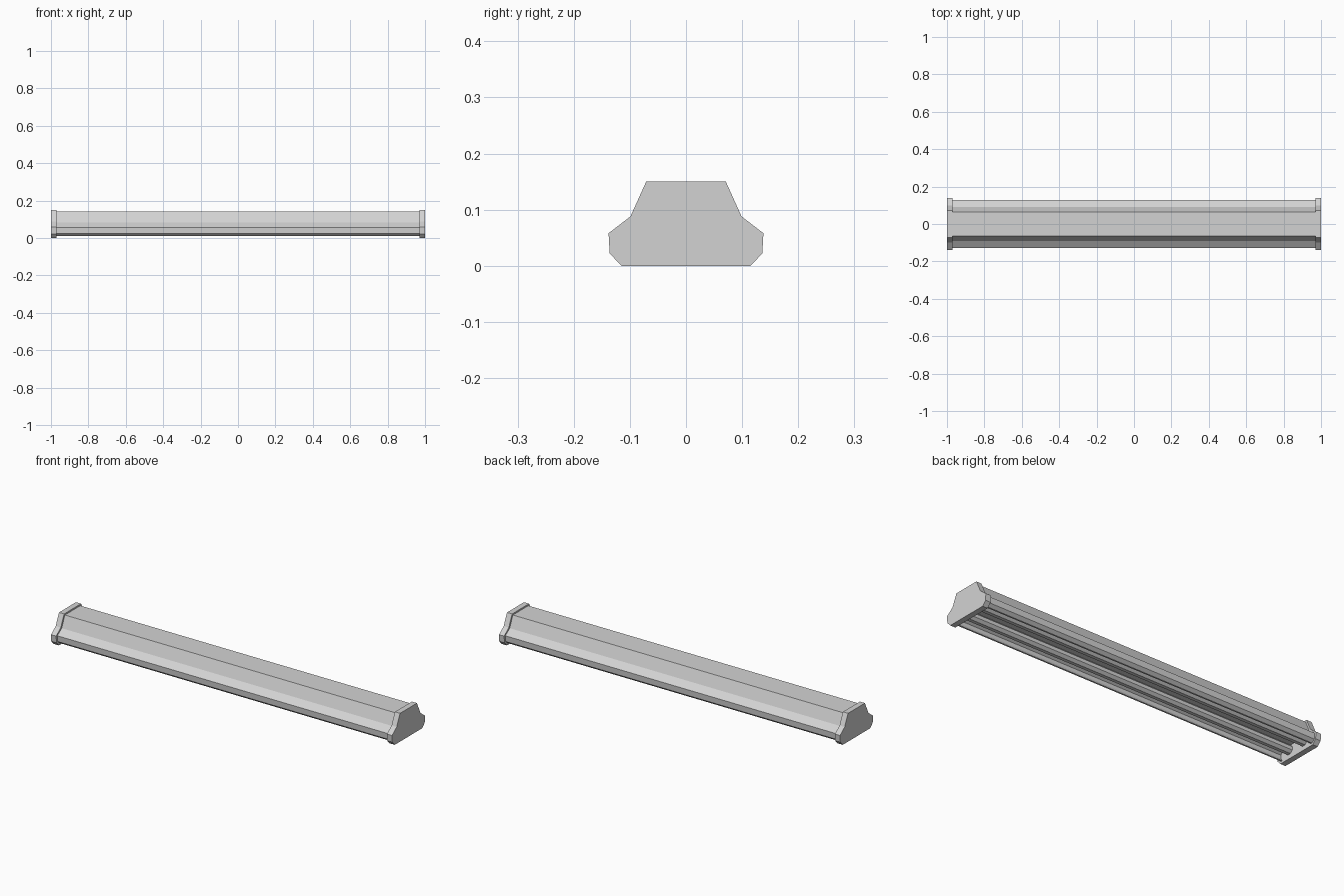
import bpy, bmesh, math
from mathutils import Matrix

cube = bpy.data.objects.get("Cube")
if cube:
    bpy.data.objects.remove(cube)

grey = bpy.data.materials.new("light grey")
grey.use_nodes = True
grey.diffuse_color = (0.65, 0.65, 0.65, 1)
grey.node_tree.nodes["Principled BSDF"].inputs["Base Color"].default_value = (0.65, 0.65, 0.65, 1)


def extrude_x(name, half, x0, x1):
    """Mirror a half profile of (y, z) points and extrude it along x."""
    points = half + [(-y, z) for y, z in reversed(half)]
    bm = bmesh.new()
    face = bm.faces.new([bm.verts.new((x0, y, z)) for y, z in points])
    moved = bmesh.ops.extrude_face_region(bm, geom=[face], use_keep_orig=True)
    verts = [g for g in moved["geom"] if isinstance(g, bmesh.types.BMVert)]
    bmesh.ops.translate(bm, vec=(x1 - x0, 0, 0), verts=verts)
    bmesh.ops.recalc_face_normals(bm, faces=bm.faces)
    return finish(name, bm)


def finish(name, bm):
    mesh = bpy.data.meshes.new(name)
    bm.to_mesh(mesh)
    bm.free()
    mesh.materials.append(grey)
    obj = bpy.data.objects.new(name, mesh)
    bpy.context.collection.objects.link(obj)
    return obj


# End caps
cap = [(0.071, 0.15), (0.099, 0.088), (0.138, 0.058), (0.136, 0.022), (0.115, 0.0)]
extrude_x("left_end_cap", cap, 0.97, 1.0)
extrude_x("right_end_cap", cap, -1.0, -0.97)

# Long housing with an open channel underneath
housing = [(0.065, 0.142), (0.091, 0.082), (0.128, 0.056), (0.126, 0.025), (0.11, 0.011),
           (0.102, 0.011), (0.112, 0.028), (0.112, 0.045), (0.08, 0.068)]
extrude_x("housing", housing, -0.975, 0.975)

# Pair of lamp tubes inside the channel
for side, y in (("back", 0.052), ("front", -0.052)):
    bm = bmesh.new()
    place = Matrix.Translation((0, y, 0.045)) @ Matrix.Rotation(math.pi / 2, 4, "Y") @ Matrix.Rotation(math.pi / 8, 4, "Z")
    bmesh.ops.create_cone(bm, cap_ends=True, segments=8, radius1=0.024, radius2=0.024, depth=1.95, matrix=place)
    finish(side + "_lamp_tube", bm)
